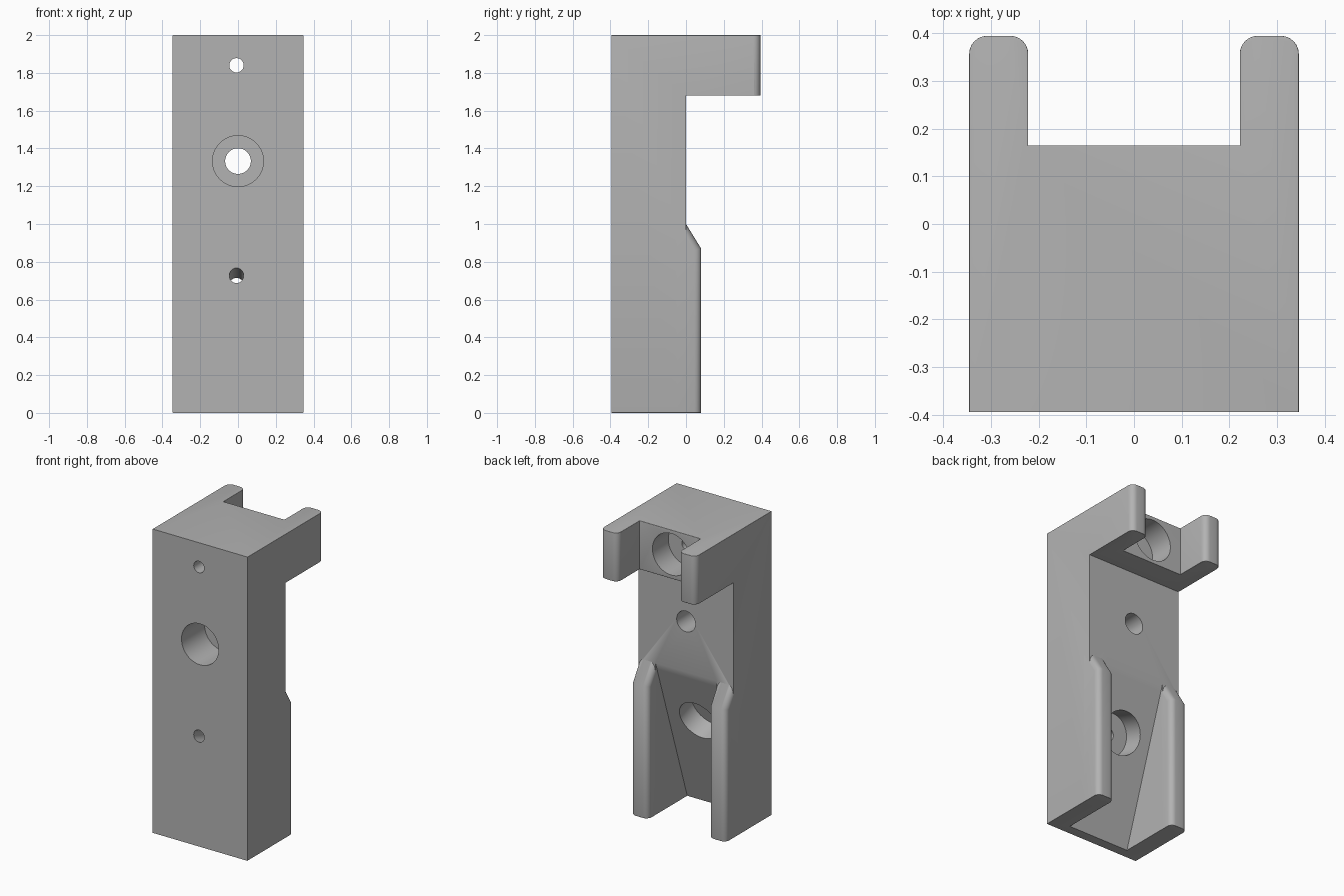
import bpy, bmesh, math
from mathutils import Matrix, Vector

cube = bpy.data.objects.get("Cube")
if cube:
    bpy.data.objects.remove(cube)

W, INNER = 0.346, 0.222          # half width, inner face of arms and rails
FRONT, ARM, RAIL, TOP, SILL = -0.395, 0.395, 0.08, 2.0, 1.68
SMALL = 0.014                    # fine edge rounding

grey = bpy.data.materials.new("plain_grey")
grey.use_nodes = True
grey.diffuse_color = (0.45, 0.45, 0.45, 1)
grey.node_tree.nodes["Principled BSDF"].inputs["Base Color"].default_value = (0.45, 0.45, 0.45, 1)


def add_object(name, bm):
    bmesh.ops.recalc_face_normals(bm, faces=bm.faces[:])
    mesh = bpy.data.meshes.new(name)
    bm.to_mesh(mesh)
    bm.free()
    mesh.materials.append(grey)
    obj = bpy.data.objects.new(name, mesh)
    bpy.context.collection.objects.link(obj)
    return obj


def prism(name, profile, x0, x1):
    """Extrude a side profile of (y, z) points across x."""
    bm = bmesh.new()
    face = bm.faces.new([bm.verts.new((x0, y, z)) for y, z in profile])
    new = bmesh.ops.extrude_face_region(bm, geom=[face])["geom"]
    bmesh.ops.translate(bm, vec=(x1 - x0, 0, 0),
                        verts=[v for v in new if isinstance(v, bmesh.types.BMVert)])
    return add_object(name, bm)


def bore(name, start, direction, radius, length):
    """Cylinder cutter from a start point along a direction."""
    d = Vector(direction).normalized()
    bm = bmesh.new()
    turn = d.to_track_quat('Z', 'Y').to_matrix().to_4x4()
    bmesh.ops.create_cone(bm, cap_ends=True, segments=48, radius1=radius,
                          radius2=radius, depth=length,
                          matrix=Matrix.Translation(Vector(start) + d * length / 2) @ turn)
    return add_object(name, bm)


def combine(obj, other, operation):
    other.hide_render = True
    mod = obj.modifiers.new("combine", 'BOOLEAN')
    mod.operation, mod.solver, mod.object = operation, 'EXACT', other
    bpy.context.view_layer.objects.active = obj
    bpy.ops.object.modifier_apply(modifier=mod.name)
    bpy.data.objects.remove(other)


def round_edges(obj, rule, width, segments):
    """Bevel the edges whose midpoint and direction meet the rule."""
    bm = bmesh.new()
    bm.from_mesh(obj.data)
    bmesh.ops.dissolve_limit(bm, angle_limit=0.01, verts=bm.verts[:], edges=bm.edges[:])
    chosen = []
    for e in bm.edges:
        a, b = e.verts
        if rule((a.co + b.co) / 2, (b.co - a.co).normalized()):
            chosen.append(e)
    bmesh.ops.bevel(bm, geom=chosen, offset=width, offset_type='OFFSET',
                    segments=segments, profile=0.5, affect='EDGES', clamp_overlap=True)
    bm.to_mesh(obj.data)
    bm.free()


def near(a, b):
    return abs(a - b) < 0.002


# Main block with overhanging head
body = prism("bracket_body", [(FRONT, 0), (0, 0), (0, SILL), (ARM, SILL),
                              (ARM, TOP), (FRONT, TOP)], -W, W)

# Notch between the arms, and the sloped pocket between the rails
combine(body, prism("notch", [(0.165, 1.5), (0.6, 1.5), (0.6, 2.2), (0.165, 2.2)],
                    -INNER, INNER), 'DIFFERENCE')
RAMP_FOOT = -0.33
combine(body, prism("pocket", [(RAMP_FOOT * 1.1, -0.1), (0.2, -0.1), (0.2, 1.0), (0, 1.0)],
                    -INNER, INNER), 'DIFFERENCE')

# Rounded arm tips, then the fine rounding of top and bottom edges
round_edges(body, lambda m, d: m.y > ARM - 0.01 and abs(d.z) > 0.9, 0.038, 6)
round_edges(body, lambda m, d: (near(m.z, TOP) and m.y > FRONT + 0.01)
            or (near(m.z, SILL) and m.y > 0.1 and not (near(abs(m.x), W) and abs(d.y) > 0.9))
            or (near(m.z, 0) and near(abs(m.x), W)), SMALL, 4)

# Guide rails with chamfered upper ends
for side in (-1, 1):
    rail = prism("rail", [(-0.05, 0), (RAIL, 0), (RAIL, 0.87), (-0.05, 1.081)],
                 side * INNER, side * W)
    round_edges(rail, lambda m, d: m.y > 0.01 and abs(d.x) < 0.1 and abs(d.z) > 0.5, 0.036, 6)
    round_edges(rail, lambda m, d: near(m.z, 0) and (m.y > 0.03 or near(abs(m.x), W))
                and not (near(abs(m.x), INNER) and abs(d.y) > 0.9), SMALL, 4)
    combine(body, rail, 'UNION')

# Centre hole, counterbored from the front
AHEAD = (0, 1, 0)
combine(body, bore("centre_sink", (0, FRONT - 0.1, 1.333), AHEAD, 0.135, 0.34), 'DIFFERENCE')
combine(body, bore("centre_hole", (0, -0.3, 1.333), AHEAD, 0.068, 0.5), 'DIFFERENCE')

# Upper screw hole, counterbored from the back
combine(body, bore("upper_sink", (-0.008, 0.0, 1.84), AHEAD, 0.137, 0.3), 'DIFFERENCE')
combine(body, bore("upper_hole", (-0.008, FRONT - 0.1, 1.84), AHEAD, 0.038, 0.6), 'DIFFERENCE')

# Lower screw hole, square to the slope
slope = Vector((0, 1, RAMP_FOOT)).normalized()
entry = Vector((-0.008, FRONT, 0.727))
combine(body, bore("lower_sink", entry + slope * 0.155, slope, 0.137, 0.4), 'DIFFERENCE')
combine(body, bore("lower_hole", entry - slope * 0.1, slope, 0.038, 0.4), 'DIFFERENCE')

# Smooth the rounded edges and bores
for o in bpy.context.selected_objects:
    o.select_set(False)
body.select_set(True)
bpy.context.view_layer.objects.active = body
bpy.ops.object.shade_smooth_by_angle(angle=math.radians(32))
